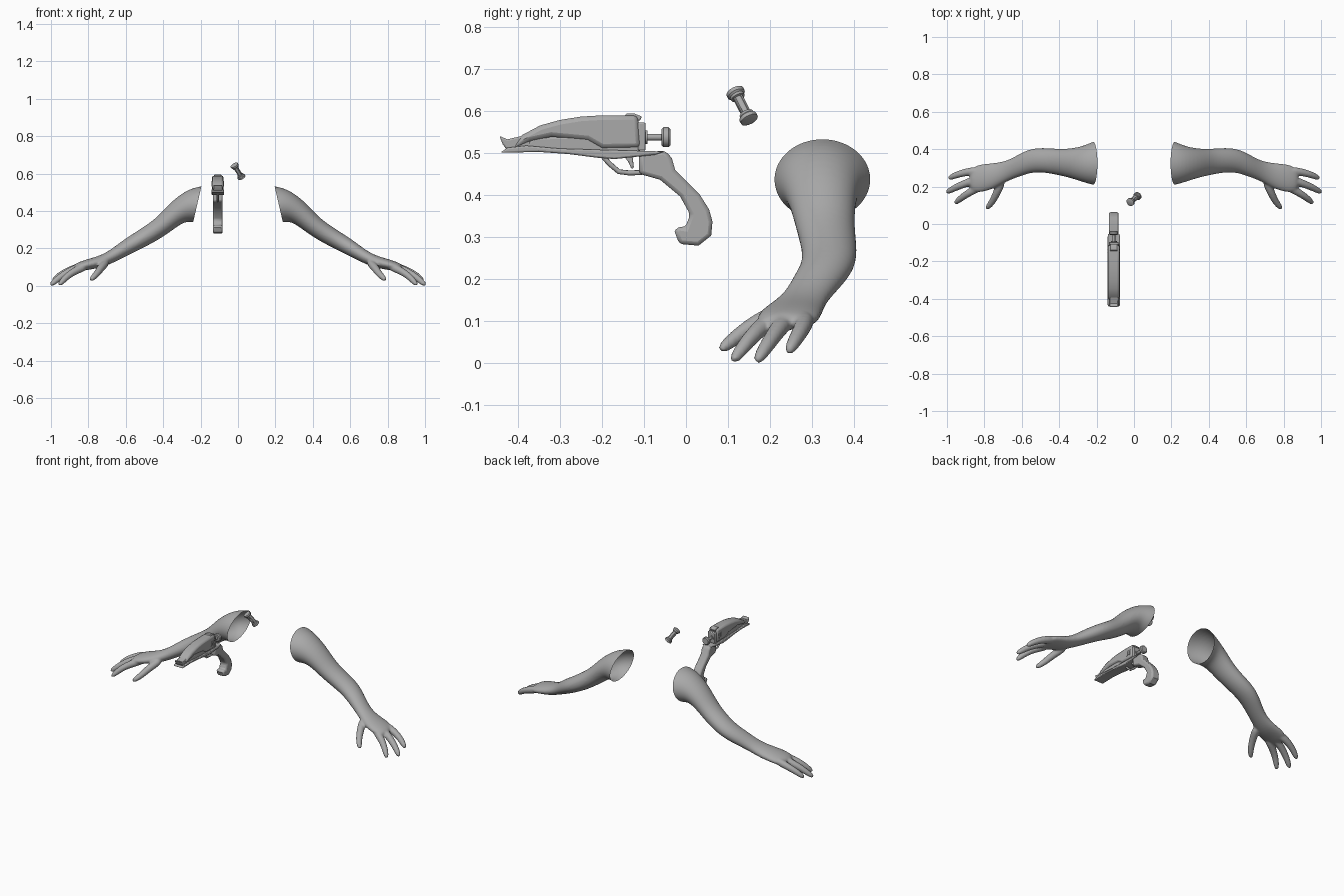
import bpy, bmesh, math
from mathutils import Vector

cube = bpy.data.objects.get("Cube")
if cube:
    bpy.data.objects.remove(cube, do_unlink=True)

GUN_X = -0.108
gray = bpy.data.materials.new("plain gray")
gray.use_nodes = True
gray.diffuse_color = (0.4, 0.4, 0.4, 1)
gray.node_tree.nodes["Principled BSDF"].inputs["Base Color"].default_value = (0.4, 0.4, 0.4, 1)


def add_object(name, mesh, smooth=35):
    """Link a mesh as an object with the gray material."""
    ob = bpy.data.objects.new(name, mesh)
    bpy.context.collection.objects.link(ob)
    if not mesh.materials:
        mesh.materials.append(gray)
    bpy.ops.object.select_all(action="DESELECT")
    ob.select_set(True)
    bpy.context.view_layer.objects.active = ob
    if smooth:
        bpy.ops.object.shade_smooth_by_angle(angle=math.radians(smooth))
    return ob


def to_mesh(bm, name):
    bmesh.ops.recalc_face_normals(bm, faces=bm.faces)
    mesh = bpy.data.meshes.new(name)
    bm.to_mesh(mesh)
    bm.free()
    return mesh


def loft(bm, rings):
    """Skin a list of point rings and close both ends."""
    loops = [[bm.verts.new(p) for p in ring] for ring in rings]
    n = len(loops[0])
    for a, b in zip(loops, loops[1:]):
        for i in range(n):
            j = (i + 1) % n
            bm.faces.new((a[i], a[j], b[j], b[i]))
    bm.faces.new(loops[0])
    bm.faces.new(loops[-1])


def ring(center, u, v, n=12):
    turns = [math.tau * i / n for i in range(n)]
    return [center + u * math.cos(t) + v * math.sin(t) for t in turns]


def across(axis):
    """Two unit vectors square to an axis."""
    u = axis.orthogonal().normalized()
    return u, axis.normalized().cross(u)


def plate(name, profile, half, bevel=0.006, x=GUN_X, smooth=35):
    """Side profile in (y, z), extruded across x with bevelled rims."""
    bm = bmesh.new()
    loft(bm, [[(x + s * half, y, z) for y, z in profile] for s in (-1, 1)])
    ob = add_object(name, to_mesh(bm, name), smooth)
    if bevel:
        mod = ob.modifiers.new("bevel", "BEVEL")
        mod.width, mod.segments, mod.angle_limit = bevel, 2, math.radians(50)
    return ob


def lathe(name, start, end, profile, n=20):
    """Turn (distance along axis, radius) pairs around a line."""
    start, end = Vector(start), Vector(end)
    axis = (end - start).normalized()
    u, v = across(axis)
    bm = bmesh.new()
    loft(bm, [ring(start + axis * d, u * r, v * r, n) for d, r in profile])
    return add_object(name, to_mesh(bm, name))


def tube(bm, path, radii, n=8):
    pts = [Vector(p) for p in path]
    rings = []
    u = None
    for i, p in enumerate(pts):
        axis = (pts[min(i + 1, len(pts) - 1)] - pts[max(i - 1, 0)]).normalized()
        u = across(axis)[0] if u is None else (u - axis * u.dot(axis)).normalized()
        rings.append(ring(p, u * radii[i], axis.cross(u) * radii[i], n))
    loft(bm, rings)


# Arm sections: top x, z; bottom x, z; front y, back y
SECTIONS = [
    (0.13, 0.55, 0.175, 0.33, 0.195, 0.46),
    (0.195, 0.537, 0.24, 0.335, 0.203, 0.447),
    (0.27, 0.52, 0.275, 0.34, 0.22, 0.42),
    (0.36, 0.452, 0.31, 0.325, 0.242, 0.407),
    (0.43, 0.37, 0.37, 0.28, 0.258, 0.403),
    (0.50, 0.32, 0.44, 0.235, 0.272, 0.41),
    (0.57, 0.275, 0.52, 0.195, 0.275, 0.408),
    (0.63, 0.235, 0.59, 0.16, 0.252, 0.378),
    (0.69, 0.187, 0.66, 0.125, 0.23, 0.34),
    (0.75, 0.158, 0.73, 0.095, 0.19, 0.329),
    (0.82, 0.14, 0.80, 0.085, 0.165, 0.325),
    (0.89, 0.113, 0.875, 0.07, 0.165, 0.305),
]
FINGERS = [
    [(0.70, 0.24, 0.13), (0.735, 0.165, 0.095), (0.755, 0.12, 0.062), (0.792, 0.078, 0.028)],
    [(0.80, 0.21, 0.11), (0.87, 0.175, 0.082), (0.92, 0.143, 0.048), (0.96, 0.108, 0.0)],
    [(0.82, 0.245, 0.11), (0.90, 0.218, 0.079), (0.96, 0.193, 0.042), (1.006, 0.166, 0.0)],
    [(0.82, 0.285, 0.11), (0.89, 0.28, 0.088), (0.95, 0.263, 0.06), (0.995, 0.242, 0.023)],
]


def build_arm():
    bm = bmesh.new()
    rings = []
    for tx, tz, bx, bz, front, back in SECTIONS:
        top, bottom = Vector((tx, 0, tz)), Vector((bx, 0, bz))
        center = (top + bottom) / 2 + Vector((0, (front + back) / 2, 0))
        rings.append(ring(center, Vector((0, (back - front) / 2, 0)), (top - bottom) / 2))
    loft(bm, rings)
    for path in FINGERS:
        tube(bm, path, (0.026, 0.023, 0.02, 0.015))
    # Fuse palm and fingers into one soft skin
    ob = add_object("arm_base", to_mesh(bm, "arm_base"), 0)
    ob.modifiers.new("round", "SUBSURF").levels = 2
    fuse = ob.modifiers.new("fuse", "REMESH")
    fuse.mode, fuse.voxel_size = "VOXEL", 0.006
    soft = ob.modifiers.new("soften", "SMOOTH")
    soft.factor, soft.iterations = 0.5, 5
    deps = bpy.context.evaluated_depsgraph_get()
    mesh = bpy.data.meshes.new_from_object(ob.evaluated_get(deps))
    bpy.data.objects.remove(ob, do_unlink=True)
    # Cut the shoulder open
    bm = bmesh.new()
    bm.from_mesh(mesh)
    bmesh.ops.bisect_plane(bm, geom=bm.verts[:] + bm.edges[:] + bm.faces[:],
                           plane_co=(0.195, 0, 0.535), plane_no=(0.195, 0, 0.045),
                           clear_inner=True)
    bm.to_mesh(mesh)
    return bm, mesh


bm, left_mesh = build_arm()
add_object("left_arm", left_mesh, 80)
for v in bm.verts:
    v.co.x *= -1
bmesh.ops.reverse_faces(bm, faces=bm.faces)
right_mesh = bpy.data.meshes.new("right_arm")
bm.to_mesh(right_mesh)
bm.free()
add_object("right_arm", right_mesh, 80)

# Pistol body: curved upper shell, narrower core, lower rail and front lip
plate("upper_shell", [(-0.415, 0.508), (-0.39, 0.542), (-0.347, 0.565), (-0.30, 0.578),
                      (-0.25, 0.586), (-0.20, 0.589), (-0.115, 0.589), (-0.107, 0.512),
                      (-0.20, 0.51), (-0.235, 0.53), (-0.32, 0.538), (-0.37, 0.527)], 0.031, 0.012)
plate("barrel_core", [(-0.40, 0.505), (-0.36, 0.535), (-0.2, 0.54), (-0.11, 0.54),
                      (-0.11, 0.5), (-0.2, 0.495)], 0.024, 0.004)
plate("lower_rail", [(-0.442, 0.5), (-0.425, 0.512), (-0.38, 0.517), (-0.30, 0.51), (-0.2, 0.507),
                     (-0.05, 0.503), (-0.075, 0.495), (-0.17, 0.485), (-0.21, 0.488),
                     (-0.28, 0.497), (-0.35, 0.502)], 0.033, 0.004)
plate("front_lip", [(-0.444, 0.54), (-0.425, 0.532), (-0.39, 0.54), (-0.37, 0.55), (-0.37, 0.51),
                    (-0.425, 0.505), (-0.436, 0.52)], 0.024, 0.004)
plate("rear_sight", [(-0.15, 0.585), (-0.14, 0.594), (-0.122, 0.593), (-0.105, 0.586),
                     (-0.11, 0.576), (-0.15, 0.576)], 0.02, 0.003)
for side in (-1, 1):
    for y in (-0.156, -0.138):
        plate("side_vent", [(y, 0.53), (y + 0.005, 0.56), (y + 0.014, 0.56), (y + 0.009, 0.53)],
              0.003, 0, GUN_X + side * 0.031)

# Grip with flared butt
plate("grip", [(-0.112, 0.5), (-0.05, 0.505), (-0.034, 0.488), (-0.026, 0.46), (0.033, 0.4),
               (0.055, 0.365), (0.063, 0.336), (0.06, 0.303), (0.03, 0.279), (-0.016, 0.283),
               (-0.027, 0.312), (-0.02, 0.325), (-0.002, 0.322), (0.01, 0.353), (-0.014, 0.396),
               (-0.062, 0.436), (-0.112, 0.45)], 0.026, 0.01)

# Trigger and its guard
bm = bmesh.new()
tube(bm, [(GUN_X, y, z) for y, z in ((-0.197, 0.49), (-0.18, 0.472), (-0.16, 0.455),
                                     (-0.135, 0.452), (-0.105, 0.453))], [0.006] * 5)
add_object("trigger_guard", to_mesh(bm, "trigger_guard"), 60)
plate("trigger", [(-0.15, 0.495), (-0.137, 0.478), (-0.13, 0.462), (-0.124, 0.464),
                  (-0.126, 0.482), (-0.125, 0.495)], 0.007, 0.002)

# Rear block and pull knob
plate("rear_block", [(-0.115, 0.505), (-0.115, 0.572), (-0.096, 0.572), (-0.096, 0.505)], 0.026, 0.004)
lathe("pull_knob", (GUN_X, -0.1, 0.537), (GUN_X, 0, 0.537),
      [(0, 0.016), (0.008, 0.016), (0.008, 0.008), (0.042, 0.008), (0.042, 0.019),
       (0.046, 0.024), (0.058, 0.024), (0.063, 0.019)])

# Loose canister: two end caps, ribbed shaft
half = [(0, 0.016), (0.003, 0.022), (0.012, 0.022), (0.016, 0.018), (0.022, 0.017), (0.024, 0.012),
        (0.036, 0.012)]
start, end = Vector((-0.022, 0.115, 0.648)), Vector((0.022, 0.152, 0.576))
length = (end - start).length
lathe("canister", start, end, half + [(length - d, r) for d, r in reversed(half)])
u, v = across(end - start)
bm = bmesh.new()
for p in ring(Vector(), u * 0.012, v * 0.012, 4):
    tube(bm, [start.lerp(end, 0.2) + p, start.lerp(end, 0.8) + p], (0.003, 0.003), 6)
add_object("canister_ribs", to_mesh(bm, "canister_ribs"))
